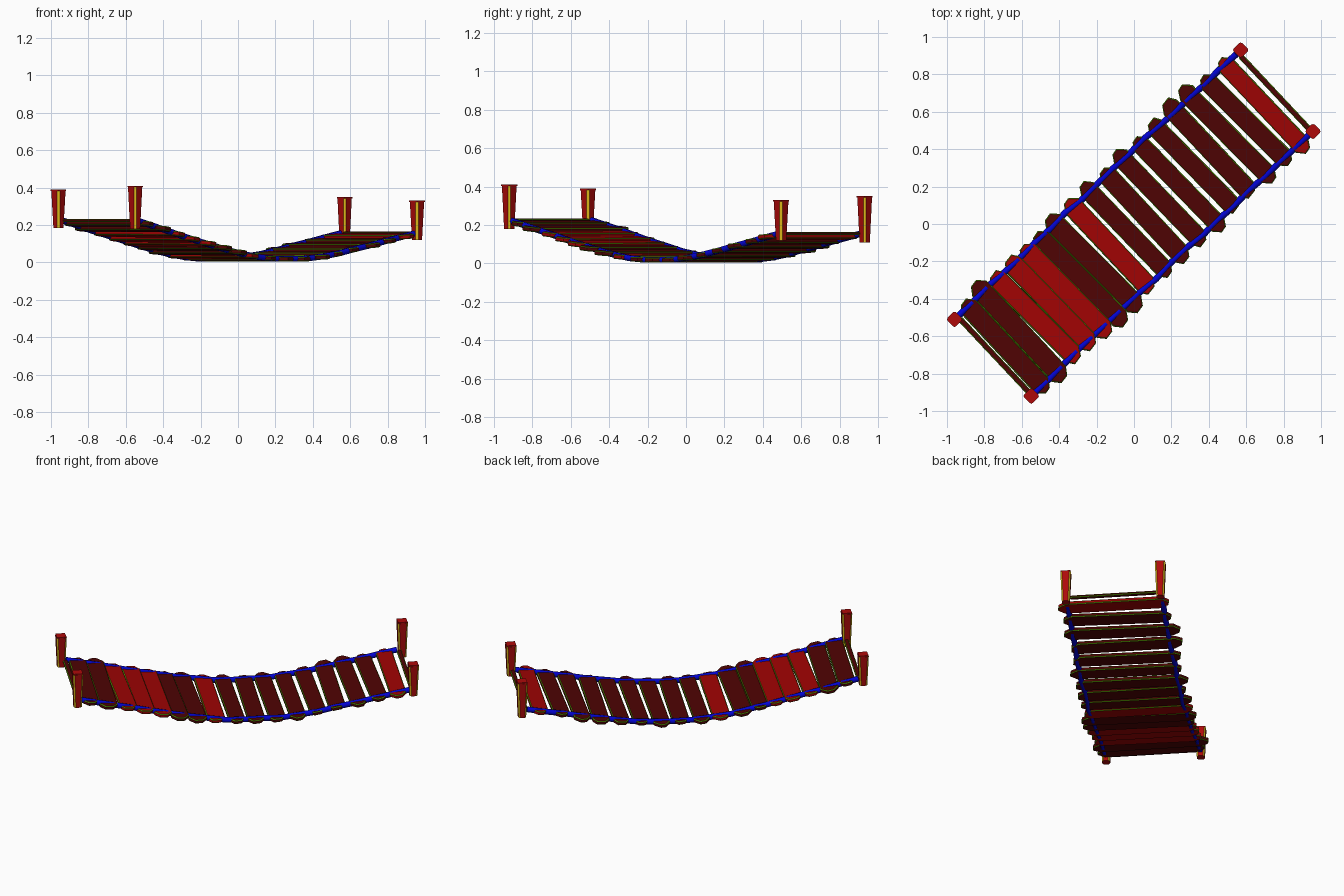
import bpy, bmesh, math, random
from mathutils import Vector, Matrix

random.seed(4)
if "Cube" in bpy.data.objects:
    bpy.data.objects.remove(bpy.data.objects["Cube"])


def material(name, rgb):
    m = bpy.data.materials.new(name)
    m.use_nodes = True
    m.diffuse_color = (*rgb, 1)
    m.node_tree.nodes["Principled BSDF"].inputs["Base Color"].default_value = (*rgb, 1)
    return m


RED = material("red_wood", (0.35, 0.001, 0.001))
DARK = material("dark_wood", (0.078, 0.001, 0.001))
GREEN = material("mossy_edge", (0.11, 0.38, 0.001))
POST_RED = material("post_red", (0.42, 0.003, 0.003))
GOLD = material("gold_edge", (0.75, 0.5, 0.01))
BLUE = material("blue_rope", (0.001, 0.001, 0.65))

# Bridge axes: along the walkway and across it
ALONG = Vector((0.729, 0.685, 0))
ACROSS = Vector((-0.685, 0.729, 0))
HALF = 1.035
SAG = [(0, .23), (.1, .18), (.22, .12), (.35, .06), (.43, .032),
       (.5, .021), (.6, .021), (.69, .038), (.85, .1), (1, .16)]


def sag(p):
    """Height of the walkway at distance p from the middle."""
    s = min(max((p + HALF) / (2 * HALF), 0), 1)
    for (a, za), (b, zb) in zip(SAG, SAG[1:]):
        if s <= b:
            return za + (zb - za) * (s - a) / (b - a)


def finish(bm, name, mats, matrix):
    bmesh.ops.recalc_face_normals(bm, faces=bm.faces)
    me = bpy.data.meshes.new(name)
    bm.to_mesh(me)
    bm.free()
    for m in mats:
        me.materials.append(m)
    ob = bpy.data.objects.new(name, me)
    ob.matrix_world = matrix
    bpy.context.collection.objects.link(ob)


def plank(name, p, width, left, right, mat, thick=0.024, yaw=0.0, tip=0.04):
    """Board with roughly cut, pointed ends and mossy bevelled edges."""
    bm = bmesh.new()
    w = width / 2
    outline = []
    for sign, reach in ((1, right), (-1, left)):
        k = random.uniform(0.2, 0.6)
        outline += [(sign * (reach - tip), -sign * w),
                    (sign * reach, -sign * w * k),
                    (sign * (reach - tip * 0.2), sign * w * 0.45),
                    (sign * (reach - tip * 1.3), sign * w)]
    face = bm.faces.new([bm.verts.new((x, y, -thick / 2)) for x, y in outline])
    ext = bmesh.ops.extrude_face_region(bm, geom=[face])
    top = [g for g in ext["geom"] if isinstance(g, bmesh.types.BMVert)]
    bmesh.ops.translate(bm, verts=top, vec=(0, 0, thick))
    rims = [e for e in bm.edges if abs(e.verts[0].co.z - e.verts[1].co.z) < 1e-5]
    bmesh.ops.bevel(bm, geom=rims, offset=0.0045, segments=1, affect='EDGES', material=1)
    # Tilt the board partly along the sagging walkway
    slope = 0.5 * math.atan2(sag(p + 0.05) - sag(p - 0.05), 0.1)
    x = -ACROSS
    y = ALONG * math.cos(slope) + Vector((0, 0, math.sin(slope)))
    z = x.cross(y)
    rot = Matrix((x, y, z)).transposed().to_4x4()
    place = ALONG * p + Vector((0, 0, sag(p) - 0.003))
    finish(bm, name, [mat, GREEN],
           Matrix.Translation(place) @ rot @ Matrix.Rotation(yaw, 4, 'Z'))


# Walkway planks: tightly packed at the start, spaced out after the middle
centres = [-.95, -.84, -.725, -.615, -.51, -.41, -.30]
centres += [-.175 + i * 0.124 for i in range(10)]
red_planks = {2, 3, 4, 7, 16}
for i, p in enumerate(centres):
    plank(f"plank_{i + 1:02d}", p,
          random.uniform(0.106, 0.114) if i < 8 else random.uniform(0.1, 0.108),
          random.uniform(0.32, 0.37), random.uniform(0.32, 0.365),
          RED if i in red_planks else DARK, yaw=random.uniform(-0.015, 0.035))

# Narrow mossy slats between each pair of posts
for name, p in (("start_slat", -1.025), ("end_slat", 1.03)):
    plank(name, p, 0.03, 0.27, 0.27, DARK, thick=0.016, tip=0.008)

# Ropes threaded through the plank ends, showing above and below
for name, side in (("left_rope", 1), ("right_rope", -1)):
    cu = bpy.data.curves.new(name, 'CURVE')
    cu.dimensions = '3D'
    cu.bevel_depth = 0.0175
    cu.bevel_resolution = 1
    cu.use_fill_caps = True
    sp = cu.splines.new('POLY')
    n = 18
    sp.points.add(n)
    for i, pt in enumerate(sp.points):
        p = -HALF + 0.015 + 2 * (HALF - 0.015) * i / n
        off = side * (0.29 + random.uniform(-0.006, 0.006))
        co = ALONG * p + ACROSS * off
        pt.co = (co.x, co.y, sag(p) - 0.002, 1)
    cu.materials.append(BLUE)
    bpy.context.collection.objects.link(bpy.data.objects.new(name, cu))


# Flared square posts with gold corners under a sharp-edged cap
def post(name, x, y, low, high):
    place = Matrix.Translation((x, y, low)) @ Matrix.Rotation(math.radians(45), 4, 'Z')
    cap = 0.007
    shaft = high - low - cap
    bm = bmesh.new()
    bmesh.ops.create_cube(bm, size=1)
    for v in bm.verts:
        half = 0.032 if v.co.z > 0 else 0.024
        v.co = (math.copysign(half, v.co.x), math.copysign(half, v.co.y),
                shaft if v.co.z > 0 else 0)
    corners = [e for e in bm.edges if abs(e.verts[0].co.z - e.verts[1].co.z) > 0.1]
    bmesh.ops.bevel(bm, geom=corners, offset=0.01, segments=1,
                    affect='EDGES', material=1)
    finish(bm, name, [POST_RED, GOLD], place)

    bm = bmesh.new()
    bmesh.ops.create_cube(bm, size=1)
    bmesh.ops.scale(bm, verts=bm.verts, vec=(0.059, 0.059, cap))
    bmesh.ops.translate(bm, verts=bm.verts, vec=(0, 0, shaft + cap / 2))
    finish(bm, name + "_cap", [POST_RED], place)


post("start_left_post", -0.96, -0.51, 0.185, 0.39)
post("start_right_post", -0.55, -0.92, 0.18, 0.41)
post("end_left_post", 0.57, 0.93, 0.11, 0.35)
post("end_right_post", 0.957, 0.495, 0.12, 0.33)
